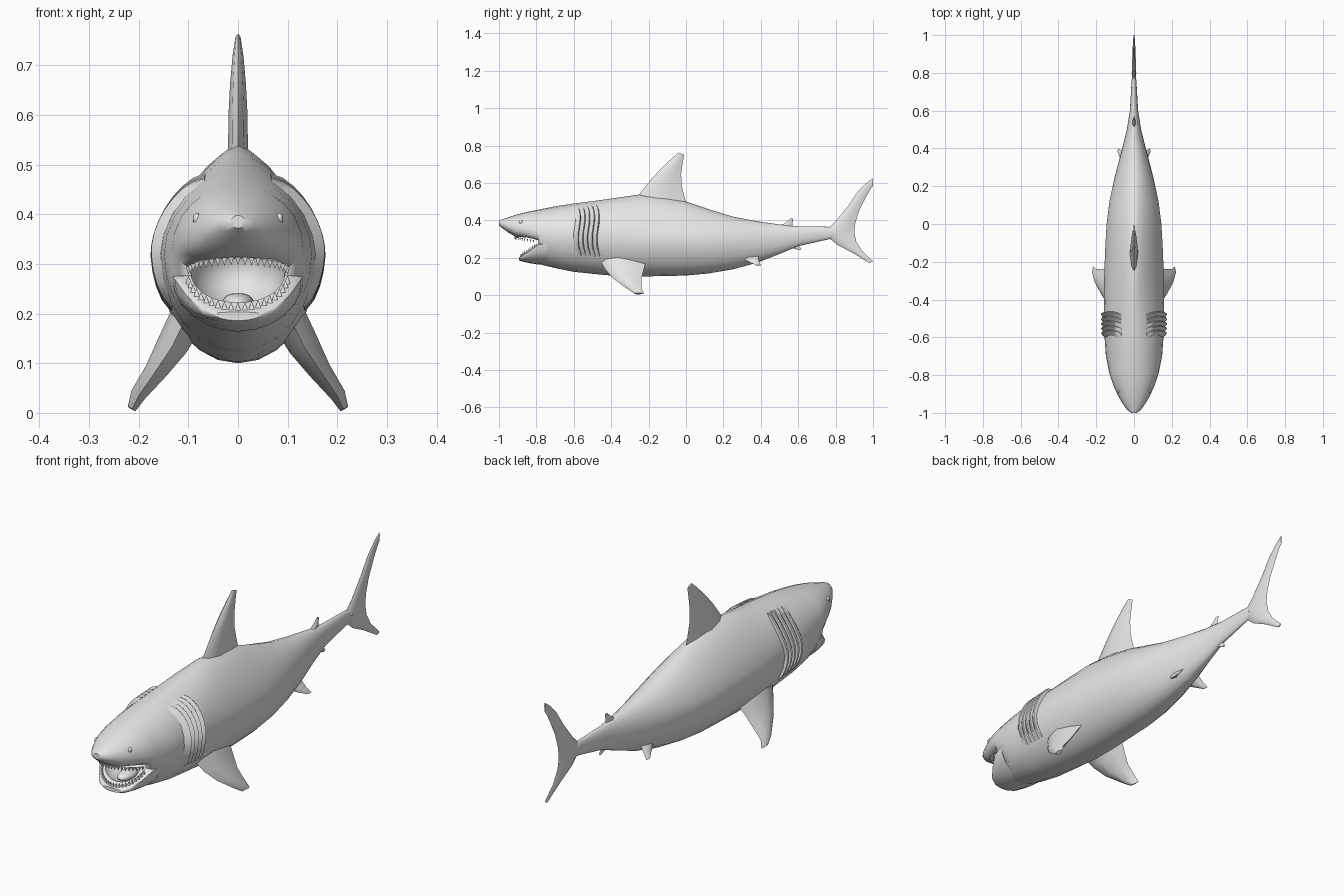
import bpy, bmesh, math
from mathutils import Vector

if "Cube" in bpy.data.objects:
    bpy.data.objects.remove(bpy.data.objects["Cube"])

skin = bpy.data.materials.new("light_grey")
skin.diffuse_color = (0.8, 0.8, 0.8, 1)
skin.use_nodes = True
skin.node_tree.nodes["Principled BSDF"].inputs["Base Color"].default_value = skin.diffuse_color


def add_object(name, bm):
    bmesh.ops.recalc_face_normals(bm, faces=bm.faces)
    mesh = bpy.data.meshes.new(name)
    bm.to_mesh(mesh)
    bm.free()
    ob = bpy.data.objects.new(name, mesh)
    mesh.materials.append(skin)
    bpy.context.collection.objects.link(ob)
    return ob


def add_loft(bm, rings):
    """Skin a list of closed rings and cap both ends."""
    rows = [[bm.verts.new(p) for p in r] for r in rings]
    n = len(rows[0])
    for a, b in zip(rows, rows[1:]):
        for i in range(n):
            j = (i + 1) % n
            bm.faces.new((a[i], a[j], b[j], b[i]))
    bm.faces.new(rows[0])
    bm.faces.new(rows[-1][::-1])


def loft(name, rings):
    bm = bmesh.new()
    add_loft(bm, rings)
    return add_object(name, bm)


def section_point(s, a):
    """Point at angle a (0 is up) on a section: y, top, mid, bottom, half width, upper and lower roundness."""
    y, top, mid, bot, hw, nu, nl = s
    sn, cs = math.sin(a), math.cos(a)
    n, h = (nu, top - mid) if cs >= 0 else (nl, mid - bot)
    x = math.copysign(abs(sn) ** (2 / n), sn) * hw
    return Vector((x, y, mid + math.copysign(abs(cs) ** (2 / n), cs) * h))


def ring(s, n=24):
    return [section_point(s, 2 * math.pi * i / n) for i in range(n)]


def ellipsoid(name, centre, radii, u=20, v=12):
    bm = bmesh.new()
    bmesh.ops.create_uvsphere(bm, u_segments=u, v_segments=v, radius=1)
    for p in bm.verts:
        p.co = Vector(centre) + Vector([c * r for c, r in zip(p.co, radii)])
    return add_object(name, bm)


def fin(name, sections, normal=(1, 0, 0), flip=1):
    """Lens-shaped fin; each section is leading point, trailing point, half thickness."""
    rings = []
    for lead, trail, t in sections:
        a, b, nv = Vector(lead), Vector(trail), Vector(normal) * t
        pts = [a, a.lerp(b, .12) + nv * .6, a.lerp(b, .4) + nv, a.lerp(b, .75) + nv * .5, b,
               a.lerp(b, .75) - nv * .5, a.lerp(b, .4) - nv, a.lerp(b, .12) - nv * .6]
        rings.append([(p.x * flip, p.y, p.z) for p in pts])
    return loft(name, rings)


def flat_fin(name, sections):
    """Fin in the middle plane; rows are lead y, z, trail y, z, half thickness."""
    return fin(name, [((0, a, b), (0, c, d), t) for a, b, c, d, t in sections])


# Body with the snout and upper jaw
body_sections = [
    (-1.0, .398, .385, .372, .014, 2, 2), (-.985, .405, .38, .36, .036, 2, 2),
    (-.95, .416, .37, .335, .061, 2, 2.3), (-.91, .430, .36, .312, .084, 2, 2.6),
    (-.85, .445, .35, .300, .111, 2, 2.8), (-.79, .457, .335, .285, .131, 2, 2.8),
    (-.775, .46, .325, .163, .134, 2, 2), (-.70, .475, .32, .145, .149, 1.9, 2),
    (-.60, .490, .32, .125, .156, 1.8, 2), (-.46, .508, .315, .11, .158, 1.7, 2),
    (-.36, .522, .31, .102, .160, 1.6, 2), (-.25, .538, .30, .10, .157, 1.5, 2),
    (-.12, .525, .30, .102, .152, 1.45, 2), (0, .50, .295, .105, .145, 1.45, 2),
    (.12, .46, .29, .116, .130, 1.6, 2), (.25, .42, .29, .138, .102, 1.8, 2),
    (.38, .395, .29, .173, .068, 2, 2), (.5, .378, .30, .220, .038, 2, 2),
    (.6, .368, .315, .262, .022, 2, 2), (.75, .366, .332, .296, .013, 2, 2),
    (.82, .36, .334, .31, .008, 2, 2)]
body = loft("body", [ring(s) for s in body_sections])

# Lower jaw
jaw = loft("lower_jaw", [ring(s) for s in [
    (-.892, .203, .198, .186, .045, 3, 2), (-.875, .214, .209, .180, .075, 3, 2),
    (-.835, .243, .237, .171, .104, 3, 2), (-.79, .278, .270, .164, .128, 3, 2),
    (-.74, .285, .275, .163, .133, 3, 2)]])

# Hollow mouth
cutter = ellipsoid("mouth_cutter", (0, -.79, .285), (.095, .12, .08), 28, 16)
cutter.hide_render = True
for ob in (body, jaw):
    mod = ob.modifiers.new("mouth", 'BOOLEAN')
    mod.operation, mod.solver, mod.object = 'DIFFERENCE', 'EXACT', cutter
    bpy.context.view_layer.objects.active = ob
    bpy.ops.object.modifier_apply(modifier=mod.name)
bpy.data.objects.remove(cutter)
ellipsoid("tongue", (0, -.78, .222), (.032, .06, .02))


# Teeth follow an arched lip line
def teeth(name, count, depth, z0, rise, point):
    bm = bmesh.new()
    for i in range(count):
        a = math.radians(-78 + 156 * i / (count - 1))
        c = Vector((.102 * math.sin(a), -.79 - depth * math.cos(a), z0 + rise * math.cos(a)))
        base = [bm.verts.new(c + Vector((.0055 * dx, .004 * dy, -point * .2)))
                for dx, dy in ((-1, -1), (1, -1), (1, 1), (-1, 1))]
        tip = bm.verts.new(c + Vector((0, 0, point)))
        bm.faces.new(base)
        for k in range(4):
            bm.faces.new((base[k], base[(k + 1) % 4], tip))
    return add_object(name, bm)


teeth("upper_teeth", 21, .125, .287, .024, -.014)
teeth("lower_teeth", 21, .093, .277, -.068, .014)


# Gill flaps flare out from the body surface
def body_section(y):
    for a, b in zip(body_sections, body_sections[1:]):
        if a[0] <= y <= b[0]:
            f = (y - a[0]) / (b[0] - a[0])
            return [p + (q - p) * f for p, q in zip(a, b)]


def gill_ring(y, a, out):
    def at(yy, k):
        s = body_section(yy)
        p = section_point(s, a)
        return Vector((p.x * k, yy, s[2] + (p.z - s[2]) * k))
    return [at(y - .03, .985), at(y - .004, 1 + out), at(y, 1 + out * .8), at(y + .002, .95)]


for side, label in ((1, "right"), (-1, "left")):
    bm = bmesh.new()
    for g in range(5):
        rings = []
        for i in range(13):
            f = i / 12
            a = math.radians(28 + 94 * f)
            bend = .018 * f + .01 * math.sin(2 * math.pi * f)
            r = gill_ring(-.578 + .025 * g + bend, a, .015 + .11 * math.sin(math.pi * f) ** .6)
            rings.append([(p.x * side, p.y, p.z) for p in r])
        add_loft(bm, rings)
    add_object(label + "_gills", bm)

    # Eye, pectoral fin and pelvic fin of this side
    ellipsoid(label + "_eye", (.083 * side, -.882, .391), (.008, .011, .012), 12, 8)
    fin(label + "_pectoral_fin", [
        ((.10, -.47, .20), (.10, -.21, .19), .036),
        ((.132, -.43, .135), (.132, -.225, .14), .032),
        ((.165, -.385, .085), (.165, -.238, .085), .023),
        ((.200, -.315, .034), (.203, -.238, .04), .016),
        ((.213, -.275, .008), (.216, -.225, .008), .009)], (.85, 0, .52), side)
    fin(label + "_pelvic_fin", [
        ((.04, .28, .205), (.04, .385, .215), .012),
        ((.065, .335, .178), (.065, .39, .182), .009),
        ((.084, .375, .16), (.084, .4, .16), .004)], (.85, 0, .52), side)

# Fins in the middle plane
flat_fin("dorsal_fin", [
    (-.27, .50, .01, .47, .026), (-.245, .545, -.008, .525, .02),
    (-.19, .615, -.024, .59, .019), (-.14, .67, -.026, .65, .016),
    (-.08, .728, -.018, .705, .011), (-.04, .763, -.010, .75, .005)])
flat_fin("second_dorsal_fin", [
    (.49, .36, .575, .355, .012), (.535, .39, .568, .38, .007), (.558, .41, .574, .408, .003)])
flat_fin("anal_fin", [
    (.545, .255, .605, .28, .01), (.58, .25, .605, .262, .006), (.602, .24, .618, .244, .003)])
flat_fin("upper_tail_fin", [
    (.73, .33, .9, .335, .012), (.80, .395, .905, .385, .011), (.865, .475, .925, .45, .009),
    (.92, .555, .96, .52, .007), (.965, .6, .985, .565, .005), (1, .625, 1, .585, .002)])
flat_fin("lower_tail_fin", [
    (.73, .335, .9, .335, .012), (.81, .268, .91, .288, .01),
    (.89, .227, .94, .238, .007), (.98, .172, 1, .18, .003)])

# Smooth shading with crisp edges
bpy.ops.object.select_all(action='SELECT')
bpy.context.view_layer.objects.active = body
bpy.ops.object.shade_smooth_by_angle(angle=math.radians(40))
